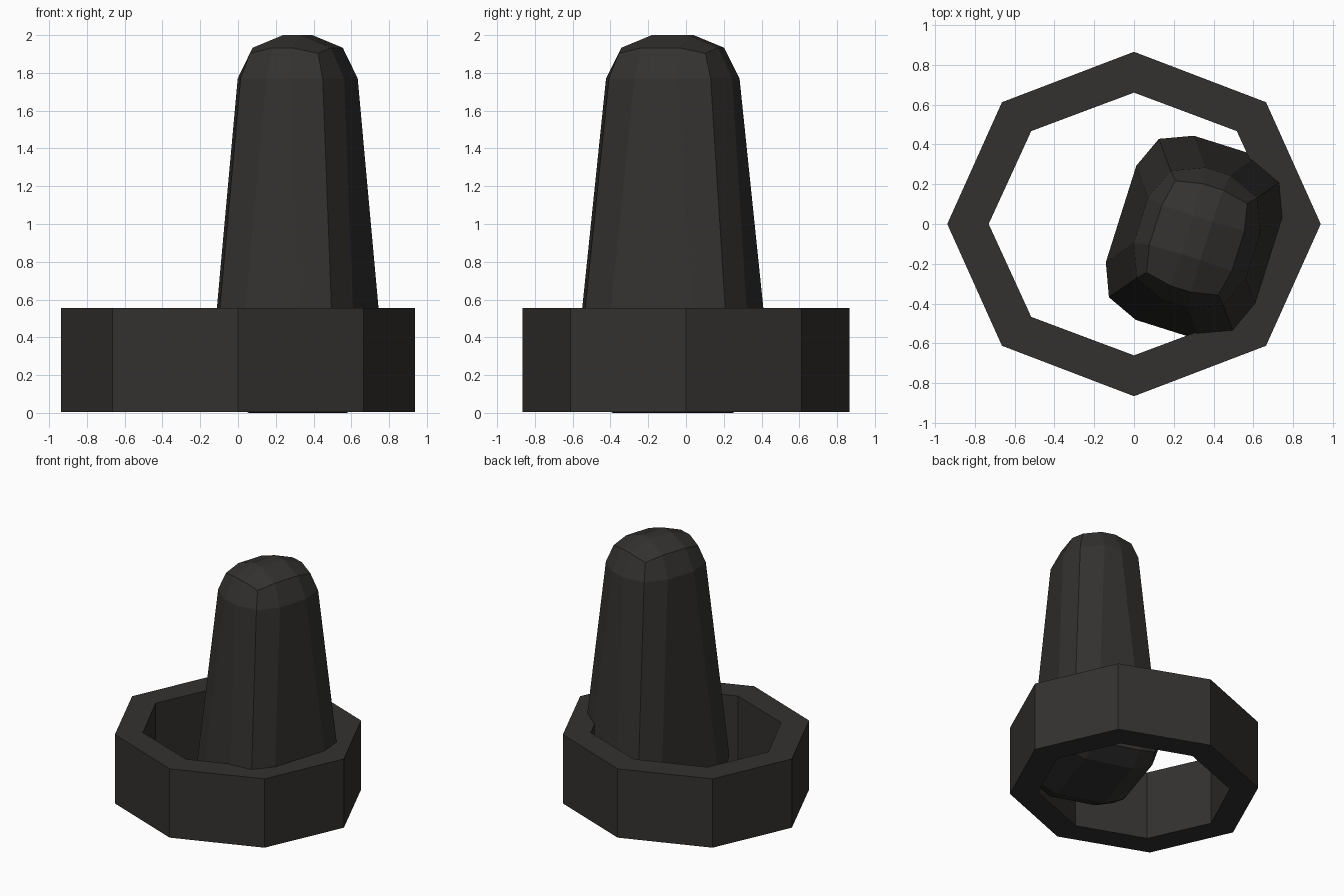
import bpy, bmesh
from math import cos, sin, pi, radians

if "Cube" in bpy.data.objects:
    bpy.data.objects.remove(bpy.data.objects["Cube"])

dark = bpy.data.materials.new("dark_grey")
dark.diffuse_color = (0.033, 0.031, 0.029, 1)
dark.use_nodes = True
dark.node_tree.nodes["Principled BSDF"].inputs["Base Color"].default_value = dark.diffuse_color


def finish(bm, name):
    bmesh.ops.recalc_face_normals(bm, faces=bm.faces[:])
    mesh = bpy.data.meshes.new(name)
    bm.to_mesh(mesh)
    bm.free()
    mesh.materials.append(dark)
    obj = bpy.data.objects.new(name, mesh)
    bpy.context.collection.objects.link(obj)
    return obj


# Eight-sided open ring: sweep a rectangular section around the axis
bm = bmesh.new()
SIDES = 8
section = [(0.938, 0.865, 0.004), (0.938, 0.865, 0.555),
           (0.73, 0.66, 0.555), (0.73, 0.66, 0.004)]
loops = []
for i in range(SIDES):
    a = 2 * pi * i / SIDES
    loops.append([bm.verts.new((rx * cos(a), ry * sin(a), z)) for rx, ry, z in section])
for i in range(SIDES):
    p, q = loops[i], loops[(i + 1) % SIDES]
    for j in range(4):
        k = (j + 1) % 4
        bm.faces.new((p[j], q[j], q[k], p[k]))
finish(bm, "base_ring")

# Tapered post: box narrowed at the top, all edges rounded in two steps
bm = bmesh.new()
bmesh.ops.create_cube(bm, size=2)
for v in bm.verts:
    top = v.co.z > 0
    v.co.x *= 0.28 if top else 0.415
    v.co.y *= 0.33 if top else 0.505
    v.co.z = 2.0 if top else 0.0
bmesh.ops.bevel(bm, geom=bm.edges[:], offset=0.23, offset_type='OFFSET',
                segments=2, profile=0.5, affect='EDGES', clamp_overlap=False)
post = finish(bm, "post")
post.location = (0.316, -0.07, 0)
post.rotation_euler.z = radians(-17.5)
